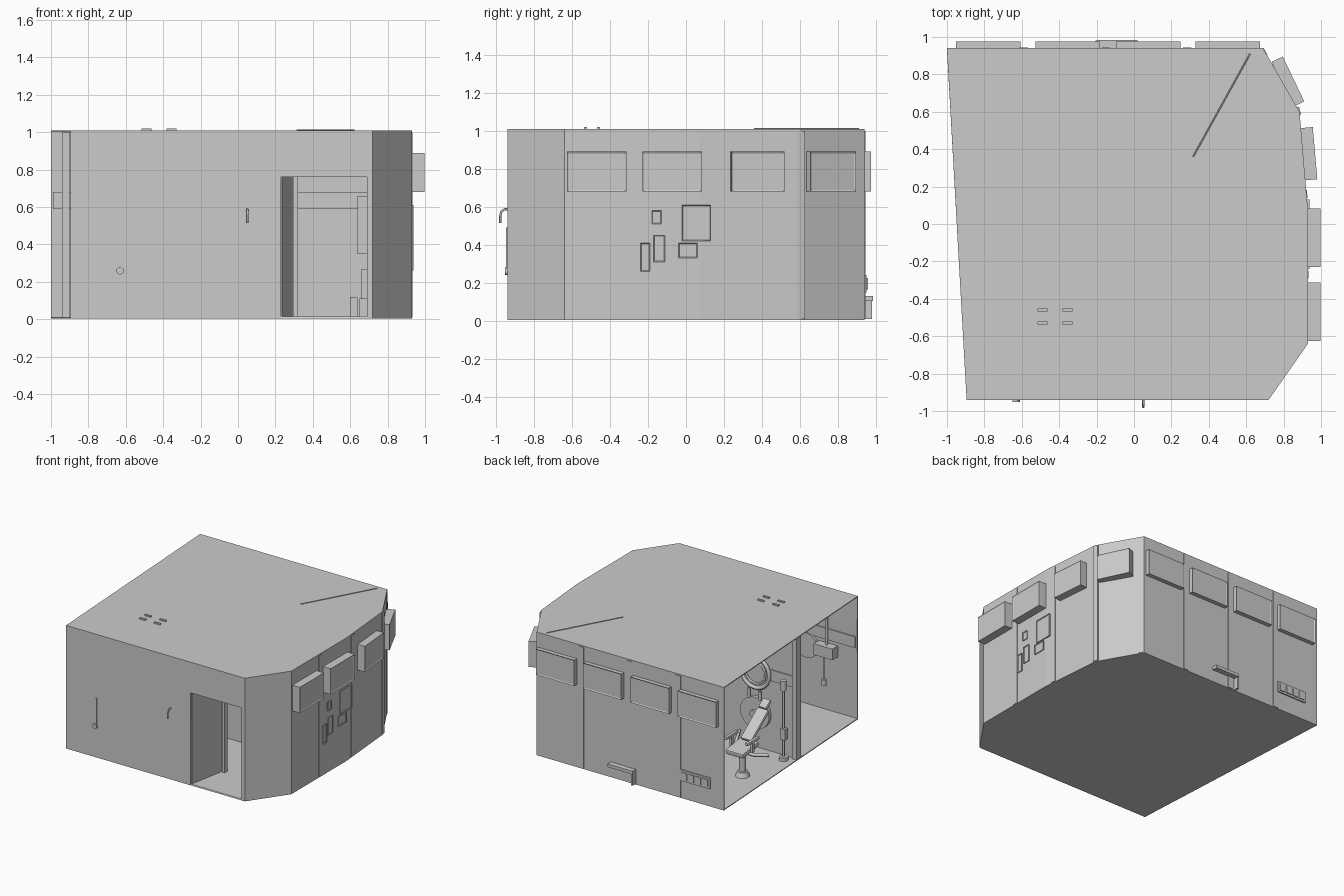
import bpy, bmesh, math
from mathutils import Vector

if "Cube" in bpy.data.objects:
    bpy.data.objects.remove(bpy.data.objects["Cube"], do_unlink=True)

GREY = (0.6, 0.6, 0.6, 1)
mat = bpy.data.materials.new("plain_grey")
mat.use_nodes = True
mat.diffuse_color = GREY
mat.node_tree.nodes["Principled BSDF"].inputs["Base Color"].default_value = GREY


def add_mesh(name, bm, loc=(0, 0, 0), rot=(0, 0, 0)):
    mesh = bpy.data.meshes.new(name)
    bm.to_mesh(mesh)
    bm.free()
    mesh.materials.append(mat)
    ob = bpy.data.objects.new(name, mesh)
    ob.location, ob.rotation_euler = loc, rot
    bpy.context.collection.objects.link(ob)
    return ob


def box(name, lo, hi, turn=0, tilt=0, frame=0):
    """Box between two corners, turned on its centre; frame insets its +x face."""
    lo, hi = Vector(lo), Vector(hi)
    bm = bmesh.new()
    bmesh.ops.create_cube(bm, size=1)
    bmesh.ops.scale(bm, vec=hi - lo, verts=bm.verts)
    if frame:
        face = [f for f in bm.faces if f.normal.x > 0.9]
        bmesh.ops.inset_region(bm, faces=face, thickness=frame, depth=-0.005)
    return add_mesh(name, bm, (lo + hi) / 2, (math.radians(tilt), 0, math.radians(turn)))


def drum(name, centre, radius, depth, rot=(0, 0, 0), top=None, sides=32):
    bm = bmesh.new()
    bmesh.ops.create_cone(bm, cap_ends=True, segments=sides, radius1=radius,
                          radius2=radius if top is None else top, depth=depth)
    for f in bm.faces:
        f.smooth = len(f.verts) == 4
    return add_mesh(name, bm, centre, rot)


def tube(name, points, radius, closed=False):
    cu = bpy.data.curves.new(name, "CURVE")
    cu.dimensions = "3D"
    cu.bevel_depth, cu.bevel_resolution, cu.use_fill_caps = radius, 2, True
    sp = cu.splines.new("POLY")
    sp.points.add(len(points) - 1)
    for p, co in zip(sp.points, points):
        p.co = (*co, 1)
    sp.use_cyclic_u = closed
    cu.materials.append(mat)
    ob = bpy.data.objects.new(name, cu)
    bpy.context.collection.objects.link(ob)
    return ob


def ring(name, centre, radius, thick):
    x, y, z = centre
    angles = [math.tau * i / 32 for i in range(32)]
    return tube(name, [(x + radius * math.cos(a), y, z + radius * math.sin(a)) for a in angles], thick, True)


# Room shell: floor, roof and walls, open on the -x side, with a front doorway
outline = [(-.895, -.94), (.72, -.94), (.93, -.64), (.93, .07), (.885, .6), (.69, .94), (-1, .94)]
BOTTOM, TOP = .005, 1.01
bm = bmesh.new()
low = [bm.verts.new((x, y, BOTTOM)) for x, y in outline]
high = [bm.verts.new((x, y, TOP)) for x, y in outline]
bm.faces.new(low[::-1])
bm.faces.new(high)
for i in range(len(outline) - 1):
    bm.faces.new((low[i], low[i + 1], high[i + 1], high[i]))
bm.normal_update()
for co, no in (((.23, 0, 0), (1, 0, 0)), ((.69, 0, 0), (1, 0, 0)), ((0, 0, .76), (0, 0, 1))):
    front = [f for f in bm.faces if f.normal.y < -.99]
    geom = front + list({e for f in front for e in f.edges}) + list({v for f in front for v in f.verts})
    bmesh.ops.bisect_plane(bm, geom=geom, plane_co=co, plane_no=no)
    bm.normal_update()
door = [f for f in bm.faces if f.normal.y < -.99
        and .23 < f.calc_center_median().x < .69 and f.calc_center_median().z < .76]
bmesh.ops.delete(bm, geom=door, context="FACES")
shell = add_mesh("room_shell", bm)
solid = shell.modifiers.new("wall_thickness", "SOLIDIFY")
solid.thickness, solid.offset = .01, -1

# Window boxes along the back and the side walls
for n, x in enumerate((-.78, -.355, .075, .5)):
    box(f"back_window_box_{n}", (x - .0175, .785, .68), (x + .0175, 1.13, .89), 90, frame=.012).location.y = .957
for n, y in enumerate((-.47, -.073)):
    box(f"side_window_box_{n}", (.925, y - .156, .68), (.997, y + .156, .89), frame=.012)
box("angled_window_box", (.902, .236, .68), (.968, .516, .89), 5, frame=.012)
box("corner_window_box", (.79, .628, .68), (.856, .894, .89), 25.6, frame=.012)

# Upright wall strips
for n, x in enumerate((-.59, -.15, .285)):
    box(f"back_strip_{n}", (x - .022, .938, .01), (x + .022, .945, 1))
for n, (x, y, a) in enumerate(((.93, -.27, 0), (.922, .16, 5), (.884, .605, 15), (.7, .92, 30))):
    box(f"side_strip_{n}", (x - .006, y - .022, .01), (x + .004, y + .022, 1), a)

# Small service panels on the side wall
for n, (y0, y1, z0, z1) in enumerate(((-.02, .13, .42, .61), (-.18, -.13, .51, .58), (-.17, -.11, .31, .45),
                                      (-.24, -.19, .26, .41), (-.04, .06, .33, .41))):
    box(f"service_panel_{n}", (.925, y0, z0), (.937, y1, z1), frame=.007)

# Back wall vent and step
box("vent_panel", (-.88, .935, .15), (-.61, .95, .24))
for i in range(4):
    x = -.865 + i * .063
    box(f"vent_cell_{i}", (x, .945, .165), (x + .05, .957, .225))
box("back_step", (-.2, .935, .105), (.02, .985, .13))
box("step_bracket", (-.205, .935, .01), (-.19, .98, .13))

# Roof bars
for n, (x, y) in enumerate(((-.49, -.53), (-.49, -.46), (-.355, -.53), (-.355, -.46))):
    box(f"roof_bar_{n}", (x - .027, y - .008, 1.005), (x + .027, y + .008, 1.02))
tube("roof_seam", [(.316, .36, 1.011), (.62, .91, 1.011)], .004)

# Front wall fittings
tube("front_hook", [(.05, -.93, .585), (.05, -.955, .588), (.05, -.972, .575), (.05, -.978, .55),
                    (.05, -.978, .515)], .006)
box("front_cable_plate", (-.625, -.947, .27), (-.615, -.93, .49))
drum("front_knob", (-.63, -.945, .26), .02, .014, (math.pi / 2, 0, 0))

# Open door leaf and its post
box("door_leaf", (.253, -.93, .01), (.263, -.6, .98), -10)
box("door_post", (.295, -.63, .01), (.32, -.59, .99))

# Inner partition with end post and wall rails
box("partition", (-.92, -.12, .01), (.91, -.1, 1))
box("partition_post", (-.94, -.14, .01), (-.9, -.08, 1))
for name, x0, x1, y0, y1 in (("partition_front_rail", -.9, .91, -.13, -.118), ("partition_back_rail", -.9, .91, -.102, -.09),
                             ("front_rail", -.88, .22, -.932, -.92), ("back_rail", -.99, .68, .92, .932)):
    box(name, (x0, y0, .59), (x1, y1, .68))

# Cabinets beside the doorway
box("tall_cabinet", (.64, -.45, .35), (.72, -.25, .66))
box("low_cabinet", (.66, -.5, .015), (.76, -.3, .27))
box("floor_box_left", (.6, -.6, .015), (.64, -.5, .12))
box("floor_box_right", (.65, -.6, .015), (.7, -.5, .11))

# Reclining chair
CX, CY = -.77, .37
drum("chair_foot", (CX, CY, .03), .055, .04, top=.04)
drum("chair_column", (CX, CY, .13), .025, .2)
chair = [box("chair_seat", (CX - .08, CY - .1, .22), (CX + .08, CY + .11, .26), tilt=-8),
         box("chair_back", (CX - .05, CY - .3, .35), (CX + .05, CY - .02, .38), tilt=-37),
         box("chair_headrest", (CX - .035, CY - .33, .47), (CX + .035, CY - .25, .5), tilt=-37)]
for s in (-1, 1):
    x = CX + s * .095
    chair.append(box("chair_armrest", (x - .015, CY - .07, .31), (x + .015, CY + .09, .335)))
    box("armrest_support", (x - .008, CY - .01, .23), (x + .008, CY + .02, .315))
for ob in chair:
    bev = ob.modifiers.new("soft_edges", "BEVEL")
    bev.width, bev.segments = .01, 2

# Round wall fittings and pipes on the partition
flat = (math.pi / 2, 0, 0)
drum("wall_disc", (-.57, -.085, .3), .13, .03, flat)
drum("wall_disc_hub", (-.57, -.06, .3), .03, .03, flat)
ring("round_hatch_rim", (-.57, -.08, .63), .125, .015)
ring("round_hatch_inner_rim", (-.57, -.08, .63), .09, .008)
drum("round_hatch_plate", (-.57, -.09, .63), .12, .015, flat)
for s in (-1, 1):
    tube("disc_bracket", [(-.57 + s * .05, -.07, .42), (-.57 + s * .05, -.07, .49)], .012)
tube("floor_hose", [(-.75, 0, .03), (-.65, .06, .03), (-.5, .05, .03), (-.42, -.04, .03), (-.42, -.09, .12)], .012)

# Standing lamp by the partition post
drum("lamp_foot", (-.86, -.03, .025), .035, .03)
tube("lamp_pole", [(-.86, -.03, .02), (-.86, -.03, .62)], .01)
drum("lamp_head", (-.86, -.03, .62), .022, .08)
box("lamp_control", (-.885, -.05, .18), (-.84, -.01, .27))

# Wall unit with hanging cable behind the front wall
box("wall_unit", (-.72, -.93, .47), (-.55, -.86, .56))
tube("unit_arm", [(-.64, -.9, .56), (-.64, -.9, .78)], .01)
tube("unit_cable", [(-.63, -.88, .47), (-.63, -.88, .27)], .005)
drum("cable_handle", (-.63, -.88, .26), .018, .05)
drum("front_wall_disc", (-.45, -.92, .5), .1, .02, flat)
